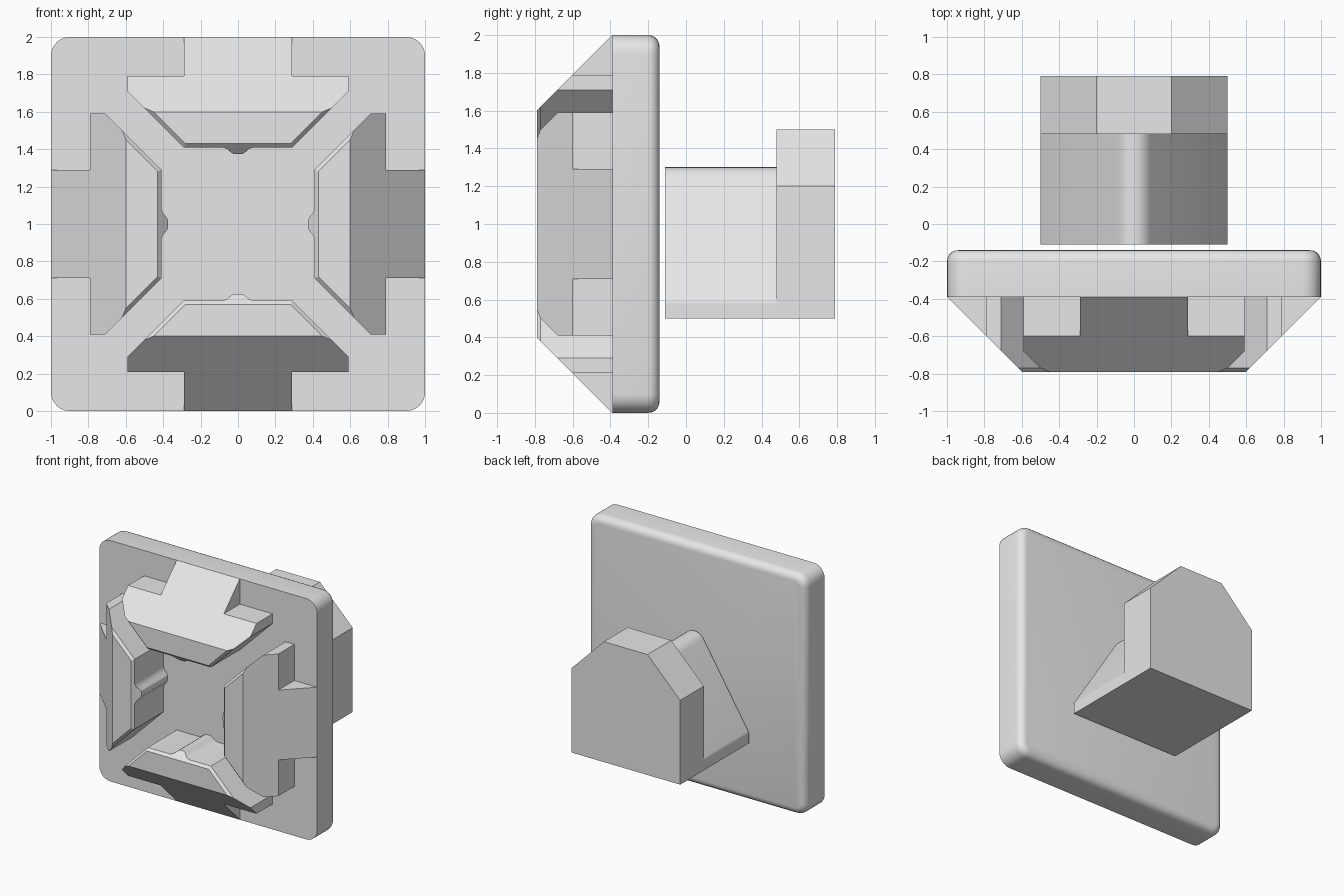
import bpy, bmesh, math
from mathutils import Vector, Matrix

if "Cube" in bpy.data.objects:
    bpy.data.objects.remove(bpy.data.objects["Cube"])

grey = bpy.data.materials.new("light grey")
grey.diffuse_color = (0.8, 0.8, 0.8, 1)
grey.use_nodes = True
grey.node_tree.nodes["Principled BSDF"].inputs["Base Color"].default_value = grey.diffuse_color


def rounded(corners, steps=6):
    """Profile from (x, z, radius) corners, rounding each with an arc."""
    pts, n = [], len(corners)
    for i, (x, z, r) in enumerate(corners):
        p = Vector((x, z))
        if r == 0:
            pts.append(p)
            continue
        a = (Vector(corners[i - 1][:2]) - p).normalized()
        b = (Vector(corners[(i + 1) % n][:2]) - p).normalized()
        half = a.angle(b) / 2
        centre = p + (a + b).normalized() * r / math.sin(half)
        start = p + a * r / math.tan(half) - centre
        end = p + b * r / math.tan(half) - centre
        for k in range(steps + 1):
            t = k / steps
            w = math.pi - 2 * half
            d = (start * math.sin((1 - t) * w) + end * math.sin(t * w)) / math.sin(w)
            pts.append(centre + d)
    return pts


def prism(profile, y0, y1):
    """Extrude an xz profile from y0 to y1."""
    bm = bmesh.new()
    face = bm.faces.new([bm.verts.new((p[0], y0, p[1])) for p in profile])
    ext = bmesh.ops.extrude_face_region(bm, geom=[face])
    moved = [v for v in ext["geom"] if isinstance(v, bmesh.types.BMVert)]
    bmesh.ops.translate(bm, verts=moved, vec=(0, y1 - y0, 0))
    bmesh.ops.recalc_face_normals(bm, faces=bm.faces[:])
    return bm


def slice_off(bm, point, normal):
    """Remove everything on the normal side of a plane and cap the cut."""
    bmesh.ops.bisect_plane(bm, geom=bm.verts[:] + bm.edges[:] + bm.faces[:], dist=1e-5,
                           plane_co=point, plane_no=Vector(normal).normalized(),
                           clear_outer=True)
    rim = [e for e in bm.edges if e.is_boundary]
    bmesh.ops.holes_fill(bm, edges=rim, sides=0)


def finish(bm, name, smooth=False):
    bmesh.ops.recalc_face_normals(bm, faces=bm.faces[:])
    mesh = bpy.data.meshes.new(name)
    bm.to_mesh(mesh)
    bm.free()
    mesh.materials.append(grey)
    ob = bpy.data.objects.new(name, mesh)
    bpy.context.collection.objects.link(ob)
    if smooth:
        bpy.ops.object.select_all(action='DESELECT')
        ob.select_set(True)
        bpy.context.view_layer.objects.active = ob
        bpy.ops.object.shade_smooth_by_angle(angle=math.radians(30))
    return ob


# Square plate with rounded corners and a rounded rear rim
back = -0.14
bm = prism(rounded([(-1, 0, .1), (1, 0, .1), (1, 2, .1), (-1, 2, .1)]), -0.39, back)
rim = [e for e in bm.edges if all(abs(v.co.y - back) < 1e-5 for v in e.verts)]
bmesh.ops.bevel(bm, geom=rim, offset=0.06, segments=5, profile=0.5, affect='EDGES')
finish(bm, "plate", True)

# Four T-shaped lugs, each with a small rib on its inner wall
half = [(.29, 2), (.29, 1.79), (.59, 1.79), (.59, 1.71), (.29, 1.41),
        (.085, 1.41), (.06, 1.402), (.04, 1.385), (.022, 1.373)]
outline = half + [(-x, z) for x, z in reversed(half)]
for i, side in enumerate(("top", "right", "bottom", "left")):
    bm = prism(outline, -0.39, -0.79)
    slice_off(bm, (0, -0.79, 1.6), (0, -1, 1))          # outer slope
    slice_off(bm, (0, -0.79, 1.43), (0, -1, -1))        # inner chamfer
    for s in (-1, 1):                                   # diagonal chamfers
        slice_off(bm, (s * .276, -0.79, 1.424),
                  (s * math.sqrt(.5), -1, -math.sqrt(.5)))
    bmesh.ops.rotate(bm, verts=bm.verts[:], cent=(0, 0, 1),
                     matrix=Matrix.Rotation(i * math.pi / 2, 3, 'Y'))
    finish(bm, side + "_lug", True)

# Round-topped wedge stem behind the plate
wedge = rounded([(-.5, .5, 0), (.5, .5, 0), (.5, .59, .05), (0, 1.39, .1), (-.5, .59, .05)], 8)
finish(prism(wedge, -0.11, 0.48), "wedge_stem", True)

# Chamfered head block at the rear
head = [(-.5, .5), (.5, .5), (.5, 1.2), (.2, 1.5), (-.2, 1.5), (-.5, 1.2)]
finish(prism(head, 0.48, 0.79), "head_block")
